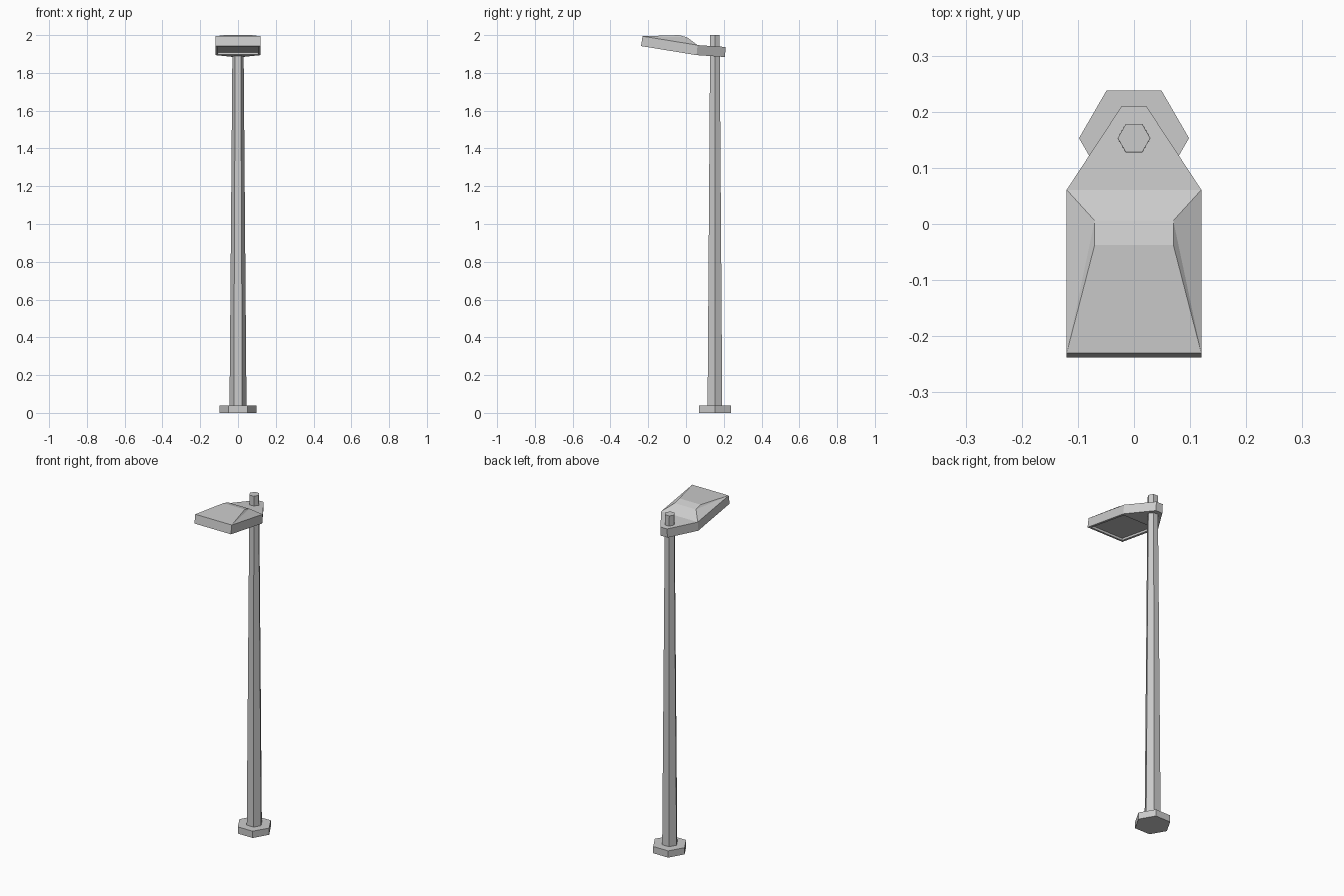
import bpy, bmesh
from mathutils import Vector

if "Cube" in bpy.data.objects:
    bpy.data.objects.remove(bpy.data.objects["Cube"])

POLE_Y = 0.153


def finish(name, bm):
    bmesh.ops.recalc_face_normals(bm, faces=bm.faces)
    mesh = bpy.data.meshes.new(name)
    bm.to_mesh(mesh)
    bm.free()
    obj = bpy.data.objects.new(name, mesh)
    bpy.context.collection.objects.link(obj)
    return obj


def hex_prism(name, r1, r2, z1, z2):
    bpy.ops.mesh.primitive_cone_add(vertices=6, radius1=r1, radius2=r2, depth=z2 - z1,
                                    location=(0, POLE_Y, (z1 + z2) / 2))
    obj = bpy.context.object
    obj.name = name
    # turn hexagon so that its corners point along x
    obj.rotation_euler.z = 3.14159265 / 6
    return obj


# Foot and tapered pole
hex_prism("base_plate", 0.098, 0.098, 0.0, 0.04)
hex_prism("pole", 0.045, 0.029, 0.03, 2.0)

# Lamp head: mirrored pairs of points (half width, y, z) from front to back
bm = bmesh.new()


def pair(x, y, z):
    return bm.verts.new((-x, y, z)), bm.verts.new((x, y, z))


def bridge(a, b):
    return bm.faces.new((a[0], a[1], b[1], b[0]))


bottom = [pair(*p) for p in [(0.12, -0.238, 1.942), (0.12, 0.056, 1.894), (0.022, 0.206, 1.884)]]
top = [pair(*p) for p in [(0.12, -0.230, 1.994), (0.12, 0.061, 1.947), (0.022, 0.210, 1.937)]]
roof = [pair(*p) for p in [(0.07, -0.037, 2.0), (0.07, 0.006, 1.988)]]

# underside, neck top, front and back ends
lens = bridge(bottom[0], bottom[1])
bridge(bottom[1], bottom[2])
bridge(top[1], top[2])
bridge(bottom[0], top[0])
bridge(bottom[2], top[2])

# raised roof
bridge(top[0], roof[0])
bridge(roof[0], roof[1])
bridge(roof[1], top[1])

# side walls and roof flanks
for s in (0, 1):
    for i in (0, 1):
        bm.faces.new((bottom[i][s], bottom[i + 1][s], top[i + 1][s], top[i][s]))
    bm.faces.new((top[0][s], top[1][s], roof[1][s]))
    bm.faces.new((top[0][s], roof[1][s], roof[0][s]))

# recessed light panel in the underside
bmesh.ops.recalc_face_normals(bm, faces=bm.faces)
bmesh.ops.inset_region(bm, faces=[lens], thickness=0.02)
inner = bmesh.ops.extrude_discrete_faces(bm, faces=[lens])["faces"][0]
inner.normal_update()
shift = -0.012 * Vector(inner.normal)
bmesh.ops.translate(bm, verts=inner.verts, vec=shift)
finish("lamp_head", bm)
